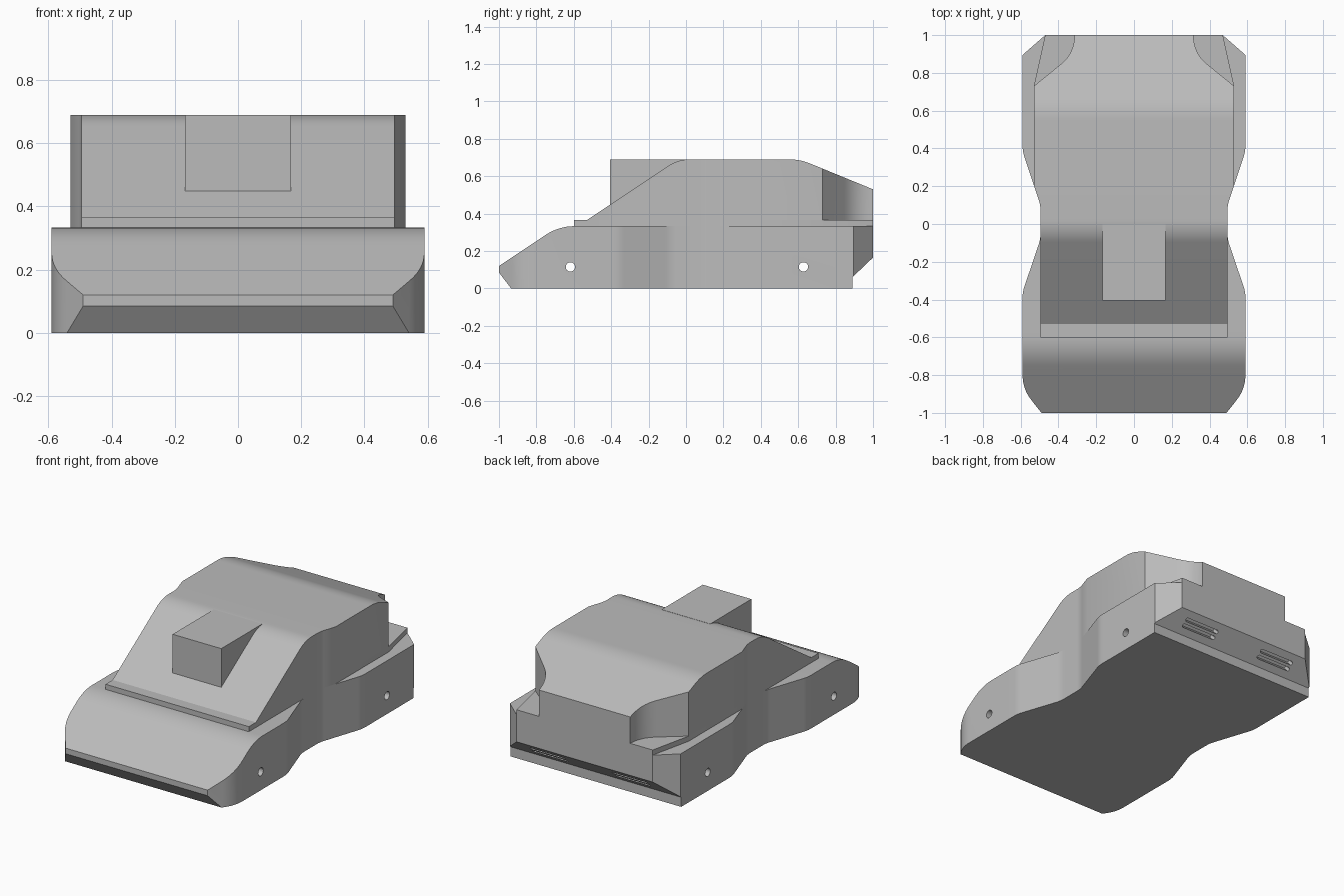
import bpy, bmesh, math
from mathutils import Matrix, Vector

if "Cube" in bpy.data.objects:
    bpy.data.objects.remove(bpy.data.objects["Cube"], do_unlink=True)

GREY = (0.5, 0.5, 0.5, 1.0)
mat = bpy.data.materials.new("plain grey")
mat.use_nodes = True
mat.diffuse_color = GREY
mat.node_tree.nodes["Principled BSDF"].inputs["Base Color"].default_value = GREY


def rounded(points, steps=8):
    """Outline from (a, b) corners; a third value rounds that corner by that distance."""
    out = []
    for i, p in enumerate(points):
        c = Vector(p[:2])
        if len(p) < 3:
            out.append(c)
            continue
        before = Vector(points[i - 1][:2])
        after = Vector(points[(i + 1) % len(points)][:2])
        a = c + (before - c).normalized() * p[2]
        b = c + (after - c).normalized() * p[2]
        for k in range(steps + 1):
            t = k / steps
            out.append(a * (1 - t) ** 2 + c * 2 * t * (1 - t) + b * t * t)
    return out


def mirrored(half):
    """Close a left half outline with its mirror image."""
    return half + [Vector((-p.x, p.y)) for p in reversed(half)]


def prism(name, outline, low, high, axis="Z", matrix=None):
    """Extrude an outline: XY along Z, or YZ along X."""
    bm = bmesh.new()
    place = (lambda p: (p[0], p[1], low)) if axis == "Z" else (lambda p: (low, p[0], p[1]))
    face = bm.faces.new([bm.verts.new(place(p)) for p in outline])
    grown = bmesh.ops.extrude_face_region(bm, geom=[face])["geom"]
    shift = (0, 0, high - low) if axis == "Z" else (high - low, 0, 0)
    bmesh.ops.translate(bm, vec=shift, verts=[v for v in grown if isinstance(v, bmesh.types.BMVert)])
    bmesh.ops.recalc_face_normals(bm, faces=bm.faces)
    if matrix:
        bm.transform(matrix)
    mesh = bpy.data.meshes.new(name)
    bm.to_mesh(mesh)
    bm.free()
    mesh.materials.append(mat)
    obj = bpy.data.objects.new(name, mesh)
    bpy.context.collection.objects.link(obj)
    return obj


def select(obj):
    bpy.ops.object.select_all(action="DESELECT")
    obj.select_set(True)
    bpy.context.view_layer.objects.active = obj


def combine(obj, tool, operation):
    mod = obj.modifiers.new("shape", "BOOLEAN")
    mod.operation, mod.solver, mod.object = operation, "EXACT", tool
    select(obj)
    bpy.ops.object.modifier_apply(modifier=mod.name)
    bpy.data.objects.remove(tool, do_unlink=True)


def smooth(obj):
    select(obj)
    bpy.ops.object.shade_smooth_by_angle(angle=math.radians(25))


# Lower body: waisted plan crossed with the side profile
body_plan = mirrored(rounded([
    (0.49, -1.1), (0.49, -1), (0.59, -0.873, 0.075), (0.59, -0.36, 0.03),
    (0.495, -0.08, 0.03), (0.495, 0.1, 0.03), (0.59, 0.385, 0.03),
    (0.59, 0.895), (0.47, 1), (0.47, 1.1)]))
body_side = rounded([
    (-0.935, 0), (-1, 0.085), (-1, 0.12), (-0.68, 0.333, 0.085),
    (1, 0.333), (1, 0.165), (0.89, 0.06), (0.89, 0)])
body = prism("lower_body", body_plan, -0.1, 0.8)
combine(body, prism("body_profile", body_side, -1, 1, "X"), "INTERSECT")

# Round pin holes straight through the sides
for y in (-0.618, 0.628):
    ring = [(y + 0.025 * math.cos(math.tau * k / 24),
             0.115 + 0.025 * math.sin(math.tau * k / 24)) for k in range(24)]
    combine(body, prism("hole_cutter", ring, -1, 1, "X"), "DIFFERENCE")

# Pairs of round-ended slots in the sloping tail face
r, reach = 0.012, 0.11
slot = []
for k in range(14):
    a = math.pi * (k + 0.5) / 7
    slot.append((math.copysign(reach, math.cos(a)) + r * math.cos(a), r * math.sin(a)))
tilt = Matrix.Rotation(math.radians(-136), 4, "X")
for x in (-0.285, 0.285):
    for f in (0.37, 0.63):
        spot = Matrix.Translation((x, 0.89 + 0.11 * f, 0.06 + 0.105 * f))
        combine(body, prism("slot_cutter", slot, -0.05, 0.05, "Z", spot @ tilt), "DIFFERENCE")
smooth(body)

# Thin plate under the cabin
waist = [(0.495, 0.1, 0.03), (0.53, 0.205), (0.53, 0.73)]
plate_plan = mirrored(rounded([(0.495, -0.6)] + waist + [(0.47, 1)]))
smooth(prism("cabin_plate", plate_plan, 0.333, 0.365))

# Cabin with scooped rear corners
cabin_plan = mirrored(rounded([(0.495, -0.7)] + waist + [(0.315, 0.905, 0.094), (0.315, 1.1)]))
cabin_side = rounded([
    (-0.53, 0.365), (-0.043, 0.69, 0.065), (0.61, 0.69, 0.06), (1, 0.53), (1, 0.365)])
cabin = prism("cabin", cabin_plan, 0.2, 0.9)
combine(cabin, prism("cabin_profile", cabin_side, -1, 1, "X"), "INTERSECT")
smooth(cabin)

# Box standing out from the sloping windscreen
box_side = [(-0.405, 0.448), (-0.405, 0.69), (0, 0.69), (0, 0.6), (-0.2, 0.448)]
prism("roof_box", box_side, -0.168, 0.168, "X")
